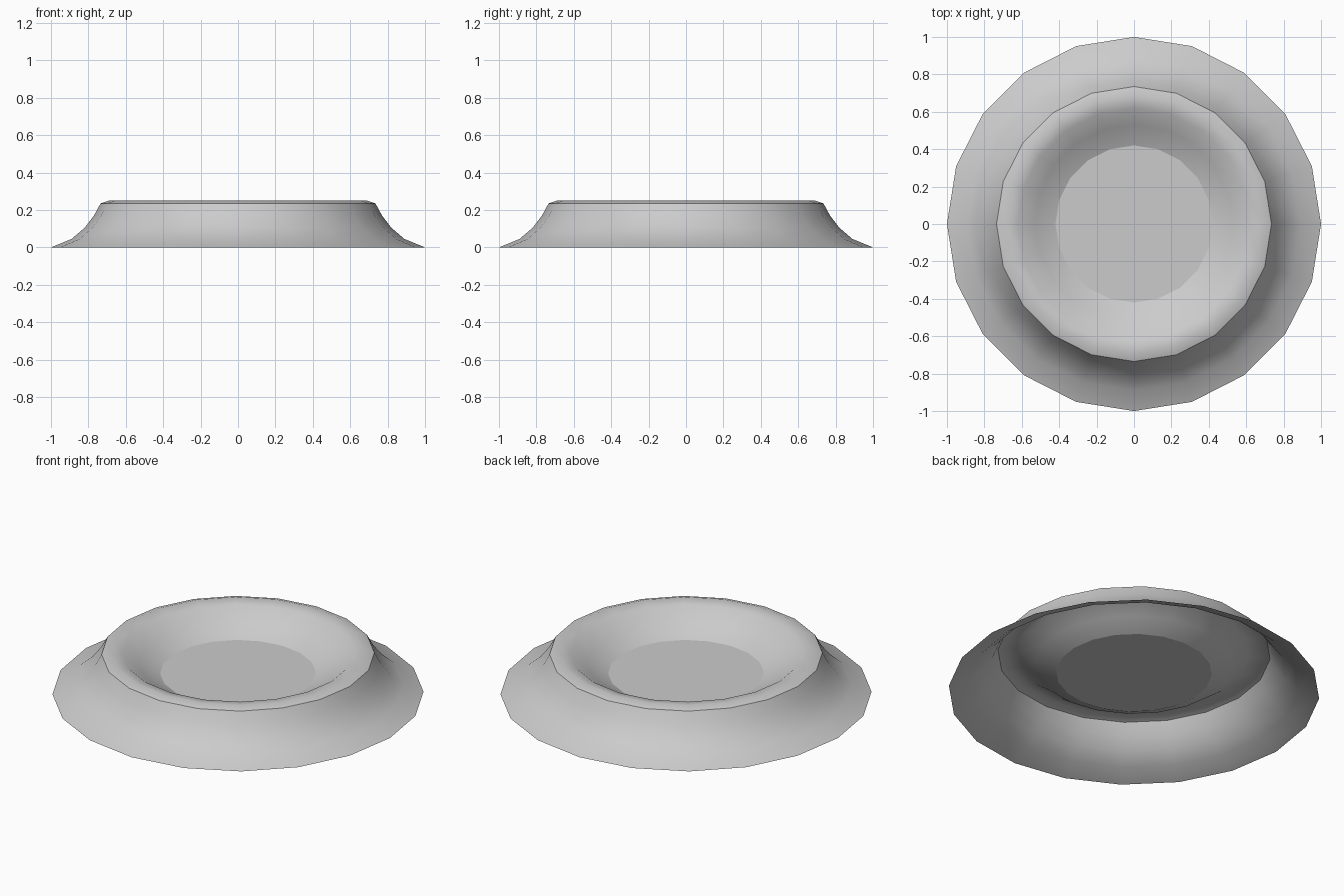
import bpy, bmesh
from math import cos, sin, tau

if "Cube" in bpy.data.objects:
    bpy.data.objects.remove(bpy.data.objects["Cube"])

SIDES = 20
# (radius, height) from outer foot, over the rim, down into the bowl
PROFILE = [(1.0, 0.0), (0.89, 0.045), (0.82, 0.105), (0.77, 0.17), (0.735, 0.235),
           (0.69, 0.25), (0.62, 0.237), (0.53, 0.17), (0.42, 0.12)]
SHARP_RINGS = {4, len(PROFILE) - 1}   # rim edge and floor edge

bm = bmesh.new()
rings = [[bm.verts.new((r * cos(tau * i / SIDES), r * sin(tau * i / SIDES), z))
          for i in range(SIDES)] for r, z in PROFILE]

# Crater wall, open underneath
for a, b in zip(rings, rings[1:]):
    for i in range(SIDES):
        j = (i + 1) % SIDES
        bm.faces.new((a[i], a[j], b[j], b[i]))

# Flat crater floor
bm.faces.new(rings[-1])

# Smooth shading with two crisp rings
for f in bm.faces:
    f.smooth = True
for k in SHARP_RINGS:
    for i in range(SIDES):
        bm.edges.get((rings[k][i], rings[k][(i + 1) % SIDES])).smooth = False

mesh = bpy.data.meshes.new("crater")
bm.to_mesh(mesh)
bm.free()
crater = bpy.data.objects.new("crater", mesh)
bpy.context.collection.objects.link(crater)
